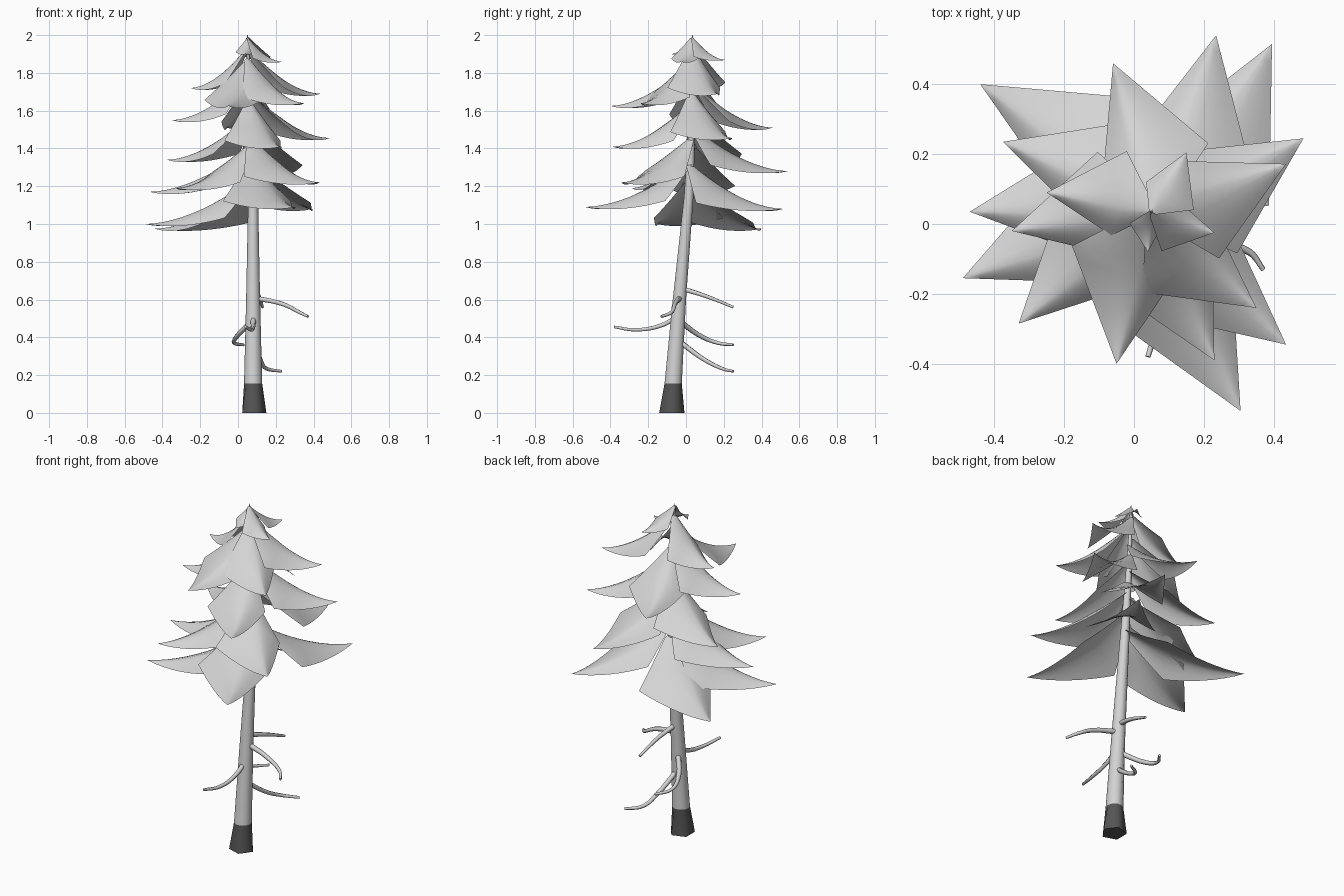
import bpy, bmesh, math
from mathutils import Vector

if "Cube" in bpy.data.objects:
    bpy.data.objects.remove(bpy.data.objects["Cube"])


def material(name, value):
    mat = bpy.data.materials.new(name)
    mat.use_nodes = True
    colour = (value, value, value, 1)
    mat.diffuse_color = colour
    mat.node_tree.nodes["Principled BSDF"].inputs["Base Color"].default_value = colour
    return mat


needles = material("needle grey", 0.66)
bark = material("bark grey", 0.65)
root_dark = material("root charcoal", 0.09)


def finish(bm, name, mats, angle=60):
    mesh = bpy.data.meshes.new(name)
    bm.to_mesh(mesh)
    bm.free()
    obj = bpy.data.objects.new(name, mesh)
    bpy.context.collection.objects.link(obj)
    for mat in mats:
        mesh.materials.append(mat)
    bpy.ops.object.select_all(action="DESELECT")
    bpy.context.view_layer.objects.active = obj
    obj.select_set(True)
    bpy.ops.object.shade_smooth_by_angle(angle=math.radians(angle))
    return obj


# Leaning trunk: centre x, centre y, height, radius
STEMS = [(0.08, -0.075, 0, 0.064), (0.08, -0.068, 0.155, 0.048),
         (0.08, -0.035, 0.6, 0.037), (0.08, 0.015, 1.15, 0.026),
         (0.065, 0.035, 1.6, 0.016), (0.05, 0.035, 1.97, 0.005)]


def trunk_at(z):
    for a, b in zip(STEMS, STEMS[1:]):
        if z <= b[2]:
            return Vector(a[:3]).lerp(Vector(b[:3]), (z - a[2]) / (b[2] - a[2]))
    return Vector(STEMS[-1][:3])


def tube(bm, rings, sides, flare=0):
    loops = []
    for i, (x, y, z, r) in enumerate(rings):
        loop = []
        for k in range(sides):
            a = math.tau * k / sides
            rr = r * (1 + (flare * math.cos(a * 5) if i == 0 else 0))
            loop.append(bm.verts.new((x + rr * math.cos(a), y + rr * math.sin(a), z)))
        loops.append(loop)
    for a, b in zip(loops, loops[1:]):
        for k in range(sides):
            n = (k + 1) % sides
            bm.faces.new((a[k], a[n], b[n], b[k]))
    bm.faces.new(loops[0][::-1])
    bm.faces.new(loops[-1])


bm = bmesh.new()
tube(bm, STEMS, 10, flare=0.1)
bm.normal_update()
for face in bm.faces:
    face.material_index = 1 if face.calc_center_median().z < 0.14 else 0
finish(bm, "trunk", [bark, root_dark])


# Bare lower branches, thinning to the end
def bare_branch(name, points):
    curve = bpy.data.curves.new(name, "CURVE")
    curve.dimensions = "3D"
    curve.bevel_depth = 0.015
    curve.bevel_resolution = 1
    curve.resolution_u = 5
    curve.use_fill_caps = True
    spline = curve.splines.new("BEZIER")
    spline.bezier_points.add(len(points) - 1)
    for i, (bp, co) in enumerate(zip(spline.bezier_points, points)):
        bp.co = co
        bp.handle_left_type = bp.handle_right_type = "AUTO"
        bp.radius = 1 - 0.5 * i / (len(points) - 1)
    curve.materials.append(bark)
    obj = bpy.data.objects.new(name, curve)
    bpy.context.collection.objects.link(obj)


BRANCHES = [
    [(0.08, -0.03, 0.66), (0.11, 0.1, 0.62), (0.13, 0.25, 0.56)],
    [(0.08, -0.04, 0.49), (-0.01, 0.09, 0.40), (-0.02, 0.17, 0.37), (0.03, 0.25, 0.36)],
    [(0.08, -0.05, 0.39), (0.12, 0.1, 0.28), (0.15, 0.19, 0.235), (0.23, 0.25, 0.22)],
    [(0.08, -0.04, 0.51), (0.08, -0.14, 0.46), (0.07, -0.27, 0.44), (0.04, -0.38, 0.455)],
    [(0.08, -0.03, 0.61), (0.24, -0.06, 0.575), (0.33, -0.08, 0.53), (0.37, -0.13, 0.51)],
]
for i, points in enumerate(BRANCHES):
    bare_branch(f"bare_branch_{i + 1}", points)


# Drooping bough: a lopsided kite-shaped sheet folded over a sagging ridge,
# narrow on its left side and wide on its right
def bough(name, tip, rows=12, cols=8, corner=1 / 3, left=0.62, right=1.12):
    tip = Vector(tip)
    flat = (tip - trunk_at(tip.z)).to_2d().length
    top = min(tip.z + min(0.24, 0.7 * flat), 1.99)
    apex = trunk_at(top)
    apex.z = top
    drop = top - tip.z
    along = Vector((tip.x - apex.x, tip.y - apex.y, 0))
    side = Vector((-along.y, along.x, 0)).normalized()
    half = min(0.06 + 0.27 * along.length, 0.46 * along.length)
    bm = bmesh.new()
    grid = []
    for i in range(rows + 1):
        t = i / rows
        w = 0.15 + 0.85 * t / corner if t <= corner else (1 - t) / (1 - corner)
        row = []
        for j in range(cols + 1):
            s = 2 * j / cols - 1
            reach = left if s > 0 else right
            p = apex + along * t + side * (half * w * s * reach)
            p.z -= drop * (1 - (1 - t) ** 1.75) + 0.36 * drop * w * abs(s) ** 1.6
            row.append(bm.verts.new(p))
        grid.append(row)
    for a, b in zip(grid, grid[1:]):
        for j in range(cols):
            bm.faces.new((a[j], b[j], b[j + 1], a[j + 1]))
    bmesh.ops.remove_doubles(bm, verts=bm.verts, dist=0.0005)
    bm.normal_update()
    finish(bm, name, [needles])


TIPS = [
    # lowest whorl
    (-0.49, -0.155, 1.0), (-0.44, 0.40, 0.975), (0.395, 0.515, 1.08), (0.305, -0.535, 1.09),
    # second whorl
    (-0.47, 0.035, 1.17), (-0.33, -0.285, 1.19), (0.235, 0.54, 1.28), (0.435, -0.345, 1.22),
    # third whorl
    (-0.375, 0.235, 1.34), (0.23, -0.39, 1.41), (0.485, 0.245, 1.455),
    # fourth whorl
    (-0.35, -0.02, 1.55), (-0.06, 0.46, 1.51), (-0.05, -0.40, 1.625),
    # upper boughs and crown
    (0.35, -0.24, 1.64), (0.435, 0.172, 1.69), (-0.25, 0.09, 1.72),
    (0.15, 0.205, 1.87), (0.23, -0.025, 1.86), (0.04, -0.08, 1.9),
]
for i, tip in enumerate(TIPS):
    bough(f"bough_{i + 1}", tip)

# Leading shoot at the very top
bm = bmesh.new()
tube(bm, [(0.05, 0.035, 1.9, 0.012), (0.05, 0.035, 2.0, 0.002)], 6)
finish(bm, "top_shoot", [needles])
